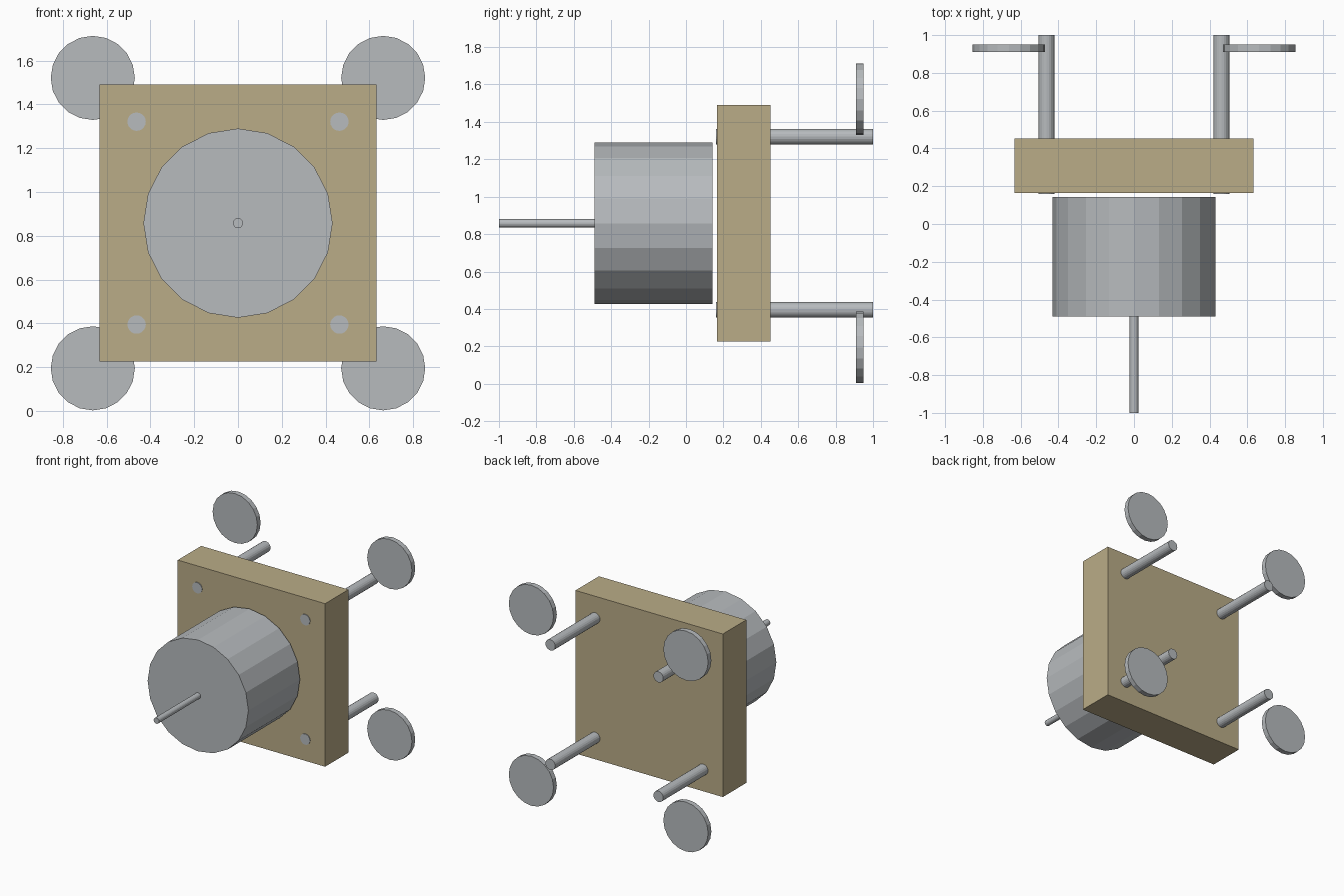
import bpy
from math import radians

cube = bpy.data.objects.get("Cube")
if cube:
    bpy.data.objects.remove(cube, do_unlink=True)

MID_Z = 0.858
SIDES = 20


def make_material(name, color):
    mat = bpy.data.materials.new(name)
    mat.use_nodes = True
    mat.diffuse_color = color
    mat.node_tree.nodes["Principled BSDF"].inputs["Base Color"].default_value = color
    return mat


steel = make_material("steel grey", (0.474, 0.497, 0.515, 1))
tan = make_material("tan board", (0.491, 0.413, 0.242, 1))


def finish(name, mat):
    obj = bpy.context.object
    obj.name = obj.data.name = name
    obj.data.materials.append(mat)
    return obj


def cylinder(name, x, z, radius, y_front, y_back):
    """Faceted steel cylinder lying along y."""
    bpy.ops.mesh.primitive_cylinder_add(
        vertices=SIDES, radius=radius, depth=y_back - y_front,
        location=(x, (y_front + y_back) / 2, z), rotation=(radians(90), 0, 0))
    return finish(name, steel)


# Square mounting board
bpy.ops.mesh.primitive_cube_add(size=1, location=(0, 0.308, MID_Z))
board = finish("mounting_board", tan)
board.scale = (1.264, 0.287, 1.264)

# Motor drum and its shaft
cylinder("motor_drum", 0, MID_Z, 0.432, -0.49, 0.142)
cylinder("motor_shaft", 0, MID_Z, 0.023, -1.0, -0.48)

# Corner rods through the board, each with an outboard disc
for side, sx in (("left", 1), ("right", -1)):
    for level, sz in (("upper", 1), ("lower", -1)):
        cylinder(f"{level}_{side}_rod", sx * 0.463, MID_Z + sz * 0.463,
                 0.042, 0.16, 1.0)
        cylinder(f"{level}_{side}_disc", sx * 0.663, MID_Z + sz * 0.663,
                 0.192, 0.91, 0.95)
